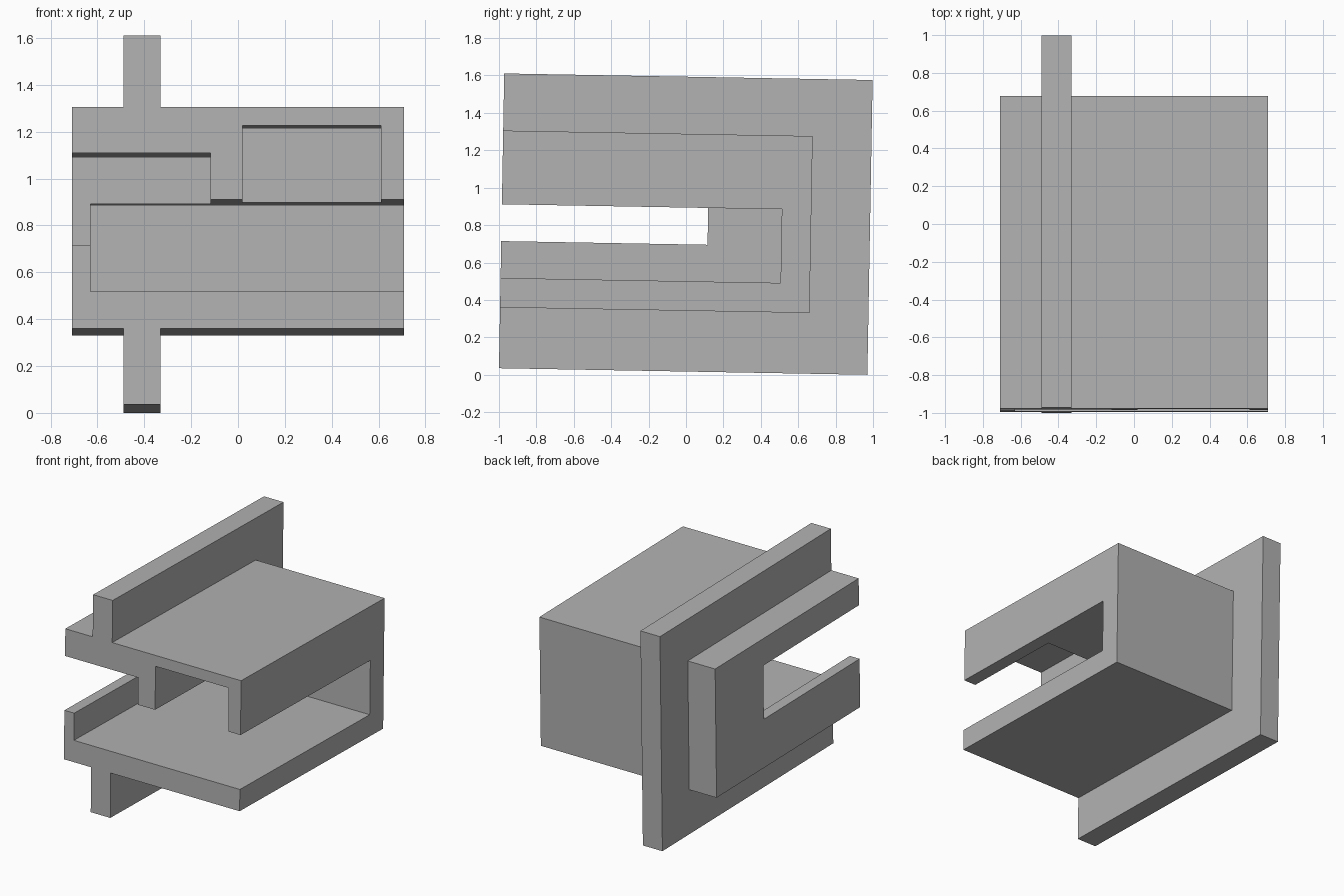
import bpy
import math
from mathutils import Matrix, Vector

UNIT = 0.0788            # design module
TILT = math.radians(-1.02)

if "Cube" in bpy.data.objects:
    bpy.data.objects.remove(bpy.data.objects["Cube"], do_unlink=True)

grey = bpy.data.materials.new("plain_grey")
grey.use_nodes = True
colour = (0.448, 0.448, 0.448, 1)
grey.diffuse_color = colour
grey.node_tree.nodes["Principled BSDF"].inputs["Base Color"].default_value = colour


def box(name, x, y, z):
    """Box from (min, max) pairs in modules; y runs back from the front."""
    bpy.ops.mesh.primitive_cube_add(size=1)
    ob = bpy.context.object
    ob.name = name
    spans = (x, y, z)
    size = Vector([(b - a) * UNIT for a, b in spans])
    mid = Vector([(a + b) / 2 * UNIT for a, b in spans])
    ob.data.transform(Matrix.Translation(mid) @ Matrix.Diagonal(size).to_4x4())
    ob.data.materials.append(grey)
    return ob


def combine(target, tool, operation):
    """Apply one boolean and remove the tool."""
    mod = target.modifiers.new(operation.lower(), "BOOLEAN")
    mod.operation = operation
    mod.solver = "EXACT"
    mod.object = tool
    bpy.context.view_layer.objects.active = target
    bpy.ops.object.modifier_apply(modifier=mod.name)
    bpy.data.objects.remove(tool, do_unlink=True)


# Main block with the tall mounting rail around it
housing = box("bracket_housing", (-9, 9), (0, 21), (4.125, 16.125))
combine(housing, box("rail", (-6.2, -4.2), (0, 25), (0, 20)), "UNION")

# Openings: main cavity, left side slot, upper pocket between the ribs
openings = {
    "cavity": ((-8, 10), (-1, 19), (6.125, 11.125)),
    "side_slot": ((-10, -1.5), (-1, 14), (8.625, 13.625)),
    "upper_pocket": ((0.25, 7.75), (-1, 10), (10, 15.125)),
}
for name, spans in openings.items():
    combine(housing, box(name, *spans), "DIFFERENCE")

# Slight backward lean, standing on the rail's rear lower edge
housing.data.transform(Matrix.Translation((0, -1, 0.035)) @ Matrix.Rotation(TILT, 4, "X"))
